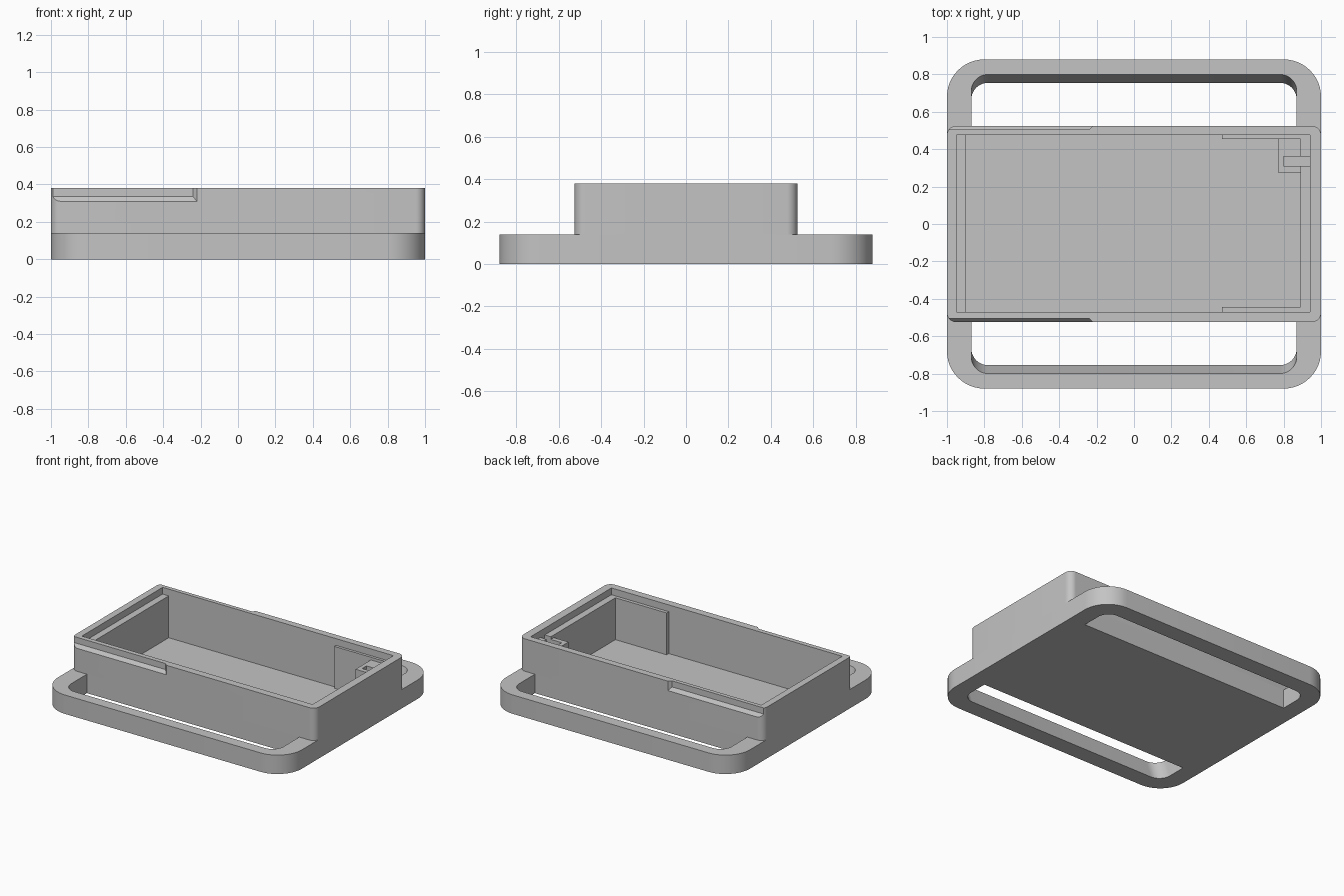
import bpy, bmesh, math

if "Cube" in bpy.data.objects:
    bpy.data.objects.remove(bpy.data.objects["Cube"])

grey = bpy.data.materials.new("plain_grey")
grey.use_nodes = True
colour = (0.55, 0.55, 0.55, 1)
grey.diffuse_color = colour
grey.node_tree.nodes["Principled BSDF"].inputs["Base Color"].default_value = colour


def hull(name, points):
    """Convex solid around the given points."""
    bm = bmesh.new()
    for p in points:
        bm.verts.new(p)
    bmesh.ops.convex_hull(bm, input=bm.verts)
    bmesh.ops.dissolve_limit(bm, angle_limit=0.002, verts=bm.verts, edges=bm.edges)
    bmesh.ops.recalc_face_normals(bm, faces=bm.faces)
    mesh = bpy.data.meshes.new(name)
    bm.to_mesh(mesh)
    bm.free()
    mesh.materials.append(grey)
    ob = bpy.data.objects.new(name, mesh)
    bpy.context.collection.objects.link(ob)
    return ob


def box(name, x0, x1, y0, y1, z0, z1):
    return hull(name, [(x, y, z) for x in (x0, x1) for y in (y0, y1) for z in (z0, z1)])


def arc(cx, cy, r, start, steps=12):
    return [(cx + r * math.cos(start + math.pi / 2 * i / steps),
             cy + r * math.sin(start + math.pi / 2 * i / steps)) for i in range(steps + 1)]


def rounded_block(name, hx, hy, r, z0, z1):
    ring = []
    for k, (sx, sy) in enumerate(((1, 1), (-1, 1), (-1, -1), (1, -1))):
        ring += arc(sx * (hx - r), sy * (hy - r), r, k * math.pi / 2)
    return hull(name, [(x, y, z) for x, y in ring for z in (z0, z1)])


def strap_slot(side):
    """Slot whose outer wall leans outward towards the top."""
    hx, r, pts = 0.87, 0.09, []
    for z in (-0.02, 0.16):
        y = 0.755 + 0.32 * z
        ring = arc(hx - r, y - r, r, 0) + arc(r - hx, y - r, r, math.pi / 2)
        ring += [(-hx, 0.525), (hx, 0.525)]
        pts += [(px, side * py, z) for px, py in ring]
    return hull("slot_cutter", pts)


def grip_groove(side):
    """Shallow outside recess with bevelled bottom and end."""
    pts = []
    for y, x, z in ((0.505, -0.24, 0.335), (0.545, -0.20, 0.285)):
        pts += [(px, side * y, pz) for px in (-1.1, x) for pz in (z, 0.45)]
    return hull("groove_cutter", pts)


def cut(target, cutters):
    bpy.context.view_layer.objects.active = target
    for c in cutters:
        c.hide_render = True
        mod = target.modifiers.new("cut", "BOOLEAN")
        mod.operation = "DIFFERENCE"
        mod.solver = "EXACT"
        mod.object = c
        bpy.ops.object.modifier_apply(modifier=mod.name)


# Parts: strap frame below, case walls above
frame = rounded_block("strap_frame", 1, 0.88, 0.2, 0, 0.14)
case = rounded_block("case_walls", 1, 0.525, 0.05, 0.14, 0.38)

# Cavity, narrower at one end where the liner and bracket stand
cavity = [box("cavity_cutter", -0.9, 0.47, -0.47, 0.475, 0.02, 0.36),
          box("liner_cutter", 0.45, 0.77, -0.445, 0.455, 0.02, 0.36),
          box("bracket_side_cutter", 0.75, 0.89, -0.445, 0.275, 0.02, 0.36)]
slots = [strap_slot(s) for s in (-1, 1)]

# Lid recess, bracket top, wire channel and outside grooves
details = [box("lid_recess_cutter", -0.95, 0.94, -0.47, 0.475, 0.33, 0.42),
           box("bracket_top_cutter", 0.75, 0.89, 0.25, 0.455, 0.31, 0.36),
           box("channel_cutter", 0.80, 0.94, 0.31, 0.36, 0.26, 0.36)]
details += [grip_groove(s) for s in (-1, 1)]

cut(frame, slots + cavity)
cut(case, cavity + details)
for c in slots + cavity + details:
    bpy.data.objects.remove(c)

# Smooth the rounded corners only
bpy.ops.object.select_all(action="DESELECT")
for ob in (frame, case):
    ob.select_set(True)
bpy.context.view_layer.objects.active = case
bpy.ops.object.shade_smooth_by_angle(angle=math.radians(20))
